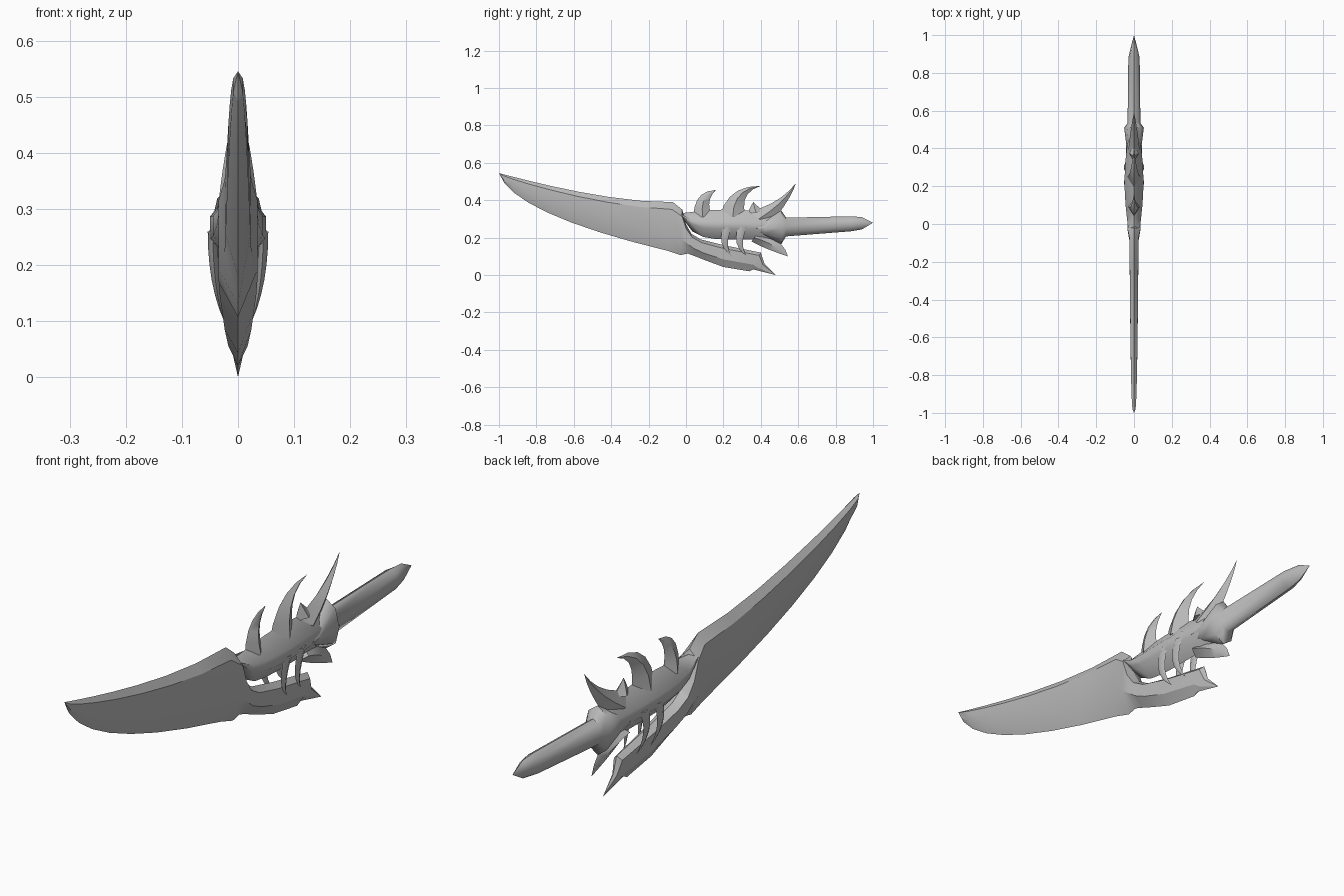
import bpy, bmesh, math
from mathutils import Vector

cube = bpy.data.objects.get("Cube")
if cube:
    bpy.data.objects.remove(cube)

metal = bpy.data.materials.new("grey metal")
metal.use_nodes = True
grey = (0.5, 0.5, 0.5, 1)
metal.diffuse_color = grey
metal.node_tree.nodes["Principled BSDF"].inputs["Base Color"].default_value = grey


def skin(name, rings, angle):
    """Join rings of points into a closed, smooth-shaded surface."""
    bm = bmesh.new()
    rows = [[bm.verts.new(point) for point in ring] for ring in rings]
    for row, following in zip(rows, rows[1:]):
        for i in range(len(row)):
            bm.faces.new((row[i - 1], row[i], following[i], following[i - 1]))
    bm.faces.new(rows[0])
    bm.faces.new(rows[-1])
    bmesh.ops.remove_doubles(bm, verts=bm.verts, dist=0.0005)
    bmesh.ops.recalc_face_normals(bm, faces=bm.faces)
    mesh = bpy.data.meshes.new(name)
    bm.to_mesh(mesh)
    bm.free()
    mesh.materials.append(metal)
    obj = bpy.data.objects.new(name, mesh)
    bpy.context.collection.objects.link(obj)
    bpy.ops.object.select_all(action='DESELECT')
    obj.select_set(True)
    bpy.context.view_layer.objects.active = obj
    bpy.ops.object.shade_smooth_by_angle(angle=math.radians(angle))


def bend(start, pull, end, t):
    """Point on a curve from start to end, drawn towards pull."""
    start, pull, end = Vector(start), Vector(pull), Vector(end)
    return start.lerp(pull, t).lerp(pull.lerp(end, t), t)


def edged_ring(upper, lower, width, shoulders=(0.5,), x=0):
    """Cross-section between two sharp edges, widest at the shoulders."""
    upper, lower = Vector(upper), Vector(lower)

    def at(fraction, offset):
        return (x + offset, *upper.lerp(lower, fraction))

    return ([at(0, 0)] + [at(f, width) for f in shoulders]
            + [at(1, 0)] + [at(f, -width) for f in reversed(shoulders)])


def horn(name, front, front_pull, rear, rear_pull, tip, width):
    """Curved two-edged spike tapering to a point."""
    steps = [i / 5 for i in range(6)]
    skin(name, [edged_ring(bend(front, front_pull, tip, t),
                           bend(rear, rear_pull, tip, t),
                           width * (1 - t)) for t in steps], 50)


# Blade, sampled from the point back to the heel, with its lower prong
facets = (0.15, 0.65)
point = (-1, 0.545)
rings = []
for i in range(9):
    t = 1 - i / 8
    upper = bend((-0.07, 0.39), (-0.4, 0.385), point, t * (2 - t))
    lower = bend((-0.1, 0.13), (-0.93, 0.33), point, t)
    rings.append(edged_ring(upper, lower, 0.024 * (1 - t) ** 0.5, facets))
prong = [((-0.02, 0.35), (-0.03, 0.107)),
         ((0, 0.27), (0.01, 0.115)),
         ((0.03, 0.22), (0.05, 0.1)),
         ((0.08, 0.19), (0.1, 0.08)),
         ((0.2, 0.16), (0.2, 0.043)),
         ((0.4, 0.12), (0.34, 0.02)),
         ((0.42, 0.06), (0.36, 0.03)),
         ((0.48, 0), (0.48, 0))]
for i, (upper, lower) in enumerate(prong):
    taper = 1 - (i / (len(prong) - 1)) ** 2
    rings.append(edged_ring(upper, lower, 0.035 * taper, facets))
skin("blade", rings, 25)

# Guard body, swelling in the middle and rising at the front
rings = []
for i in range(9):
    s = i / 8
    y = s / 2 - 0.03
    swell = 0.02 * math.sin(math.pi * s)
    rings.append(edged_ring((y, 0.33 + swell), (y, 0.19 + 0.13 * (1 - s) ** 8),
                            0.03 + swell, (0.4, 0.65)))
skin("guard_body", rings, 50)

# Swept spikes along the top of the guard, and the claw beneath
horn("front_spike", (0.04, 0.31), (0.04, 0.45),
     (0.14, 0.31), (0.1, 0.4), (0.16, 0.455), 0.03)
horn("middle_spike", (0.18, 0.31), (0.22, 0.48),
     (0.32, 0.31), (0.28, 0.44), (0.4, 0.477), 0.035)
horn("rear_spike", (0.34, 0.34), (0.5, 0.38),
     (0.44, 0.26), (0.56, 0.4), (0.587, 0.49), 0.03)
horn("rear_tooth", (0.33, 0.33), (0.34, 0.36),
     (0.42, 0.34), (0.39, 0.36), (0.36, 0.39), 0.025)
horn("lower_claw", (0.38, 0.22), (0.52, 0.2),
     (0.35, 0.18), (0.42, 0.14), (0.545, 0.1), 0.03)

# Curved ribs bridging guard and prong on both sides
for side, side_name in ((1, "left"), (-1, "right")):
    for y, place in ((0.2, "front"), (0.28, "rear")):
        rings = []
        for i in range(7):
            t = i / 6
            tip = (y + 0.045, 0.1)
            rings.append(edged_ring(
                bend((y, 0.26), (y - 0.04, 0.16), tip, t),
                bend((y + 0.05, 0.26), (y, 0.17), tip, t),
                0.009 * (1 - t * t), x=side * (0.045 - 0.02 * t * t)))
        skin(f"{side_name}_{place}_rib", rings, 50)

# Grip with flared collar and pointed pommel: position, half height, half width
sides = 8
rings = []
for y, tall, wide in ((0.35, 0.004, 0.042), (0.42, 0.045, 0.041),
                      (0.51, 0.09, 0.052), (0.535, 0.05, 0.034),
                      (0.88, 0.04, 0.03), (0.94, 0.033, 0.016), (1, 0, 0)):
    turns = [math.tau * i / sides for i in range(sides)]
    rings.append([(wide * math.cos(a), y, 0.23 + 0.05 * y + tall * math.sin(a))
                  for a in turns])
skin("grip", rings, 50)
